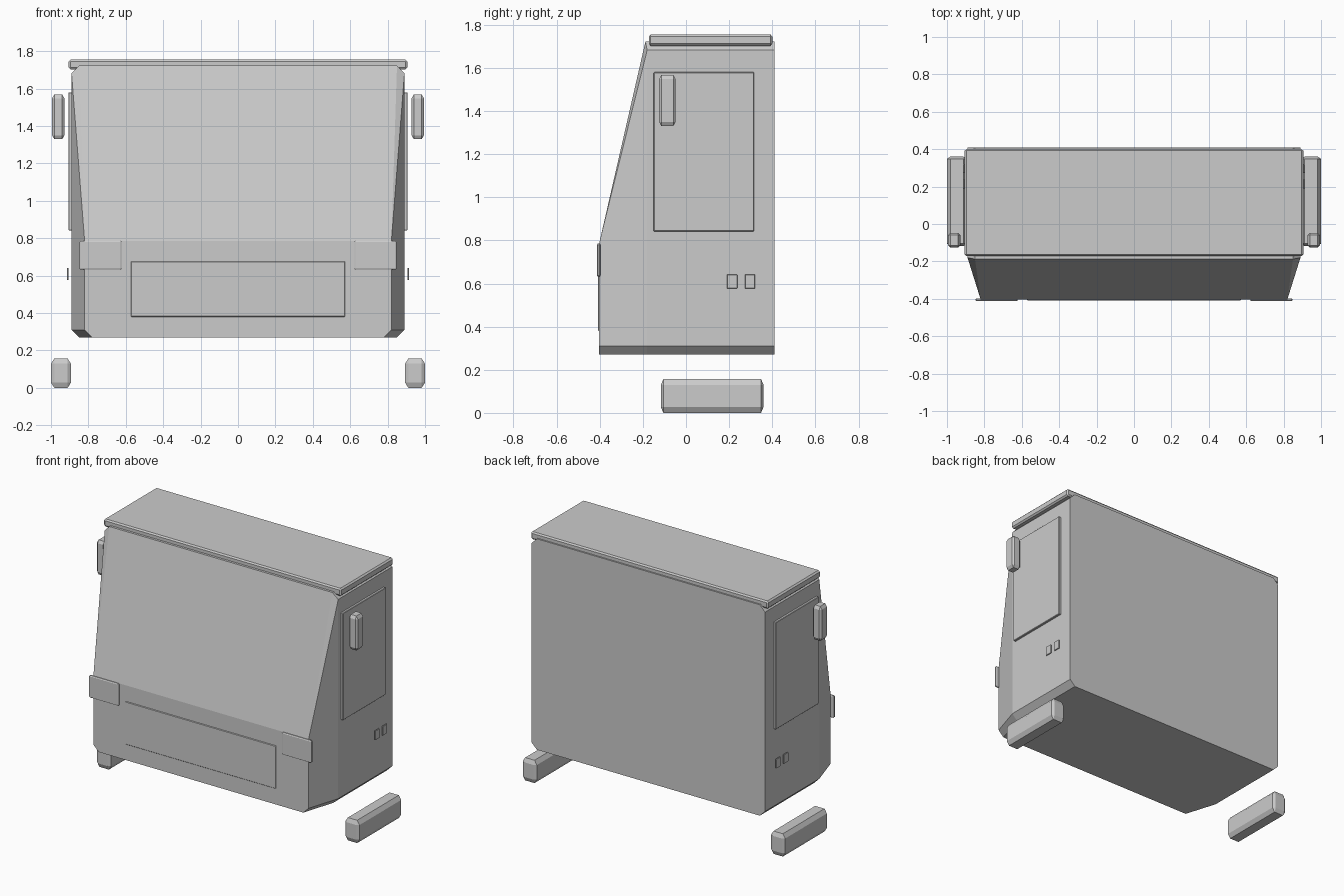
import bpy, bmesh
from itertools import product

if "Cube" in bpy.data.objects:
    bpy.data.objects.remove(bpy.data.objects["Cube"])


def hull(name, points):
    """Flat-faced convex solid around a few points."""
    bm = bmesh.new()
    for p in points:
        bm.verts.new(p)
    res = bmesh.ops.convex_hull(bm, input=bm.verts)
    junk = {e for e in res["geom_interior"] + res["geom_unused"]
            if isinstance(e, bmesh.types.BMVert)}
    bmesh.ops.delete(bm, geom=list(junk), context='VERTS')
    bmesh.ops.dissolve_limit(bm, angle_limit=0.005, verts=bm.verts, edges=bm.edges)
    bmesh.ops.recalc_face_normals(bm, faces=bm.faces)
    mesh = bpy.data.meshes.new(name)
    bm.to_mesh(mesh)
    bm.free()
    ob = bpy.data.objects.new(name, mesh)
    bpy.context.collection.objects.link(ob)
    return ob


def box(name, lo, hi, c):
    """Box from lo to hi with chamfer c = (cx, cy, cz) on every edge."""
    mid = [(a + b) / 2 for a, b in zip(lo, hi)]
    half = [(b - a) / 2 for a, b in zip(lo, hi)]
    pts = []
    for s in product((-1, 1), repeat=3):
        for face in range(3):
            pts.append([mid[i] + s[i] * (half[i] - (0 if i == face else c[i]))
                        for i in range(3)])
    return hull(name, pts)


def pair(name, lo, hi, c):
    """The same chamfered box on the right and on the left."""
    box("right_" + name, lo, hi, c)
    box("left_" + name, (-hi[0], lo[1], lo[2]), (-lo[0], hi[1], hi[2]), c)


# Cab shell: chamfered long edges, tapered nose, raked windscreen
half_shell = [
    (.89, .41, .31), (.85, .41, .27), (.85, .41, 1.723), (.89, .41, 1.683),
    (.89, -.18, .31), (.85, -.18, .27), (.89, -.18, 1.683), (.85, -.188, 1.723),
    (.82, -.403, .31), (.78, -.403, .27), (.82, -.403, .785),
]
hull("cab_shell", [(s * x, y, z) for s in (1, -1) for x, y, z in half_shell])

# Roof cap
box("roof_cap", (-.905, -.172, 1.702), (.905, .40, 1.755), (.01, .008, .01))

# Nose: grille panel and headlights
box("grille_panel", (-.573, -.408, .38), (.573, -.395, .675), (.003, .003, .003))
pair("headlight", (.622, -.413, .632), (.848, -.397, .785), (.006, .004, .006))

# Sides: door panels, latches, mirrors and steps
pair("door_panel", (.88, -.15, .842), (.906, .315, 1.58), (.003, .003, .003))
pair("front_latch", (.906, .19, .577), (.914, .238, .642), (.002, .002, .002))
pair("rear_latch", (.906, .273, .577), (.914, .32, .642), (.002, .002, .002))
pair("mirror", (.928, -.125, 1.33), (.994, -.048, 1.568), (.012, .011, .02))
pair("step", (.893, -.117, 0), (1.0, .36, .157), (.018, .012, .028))
